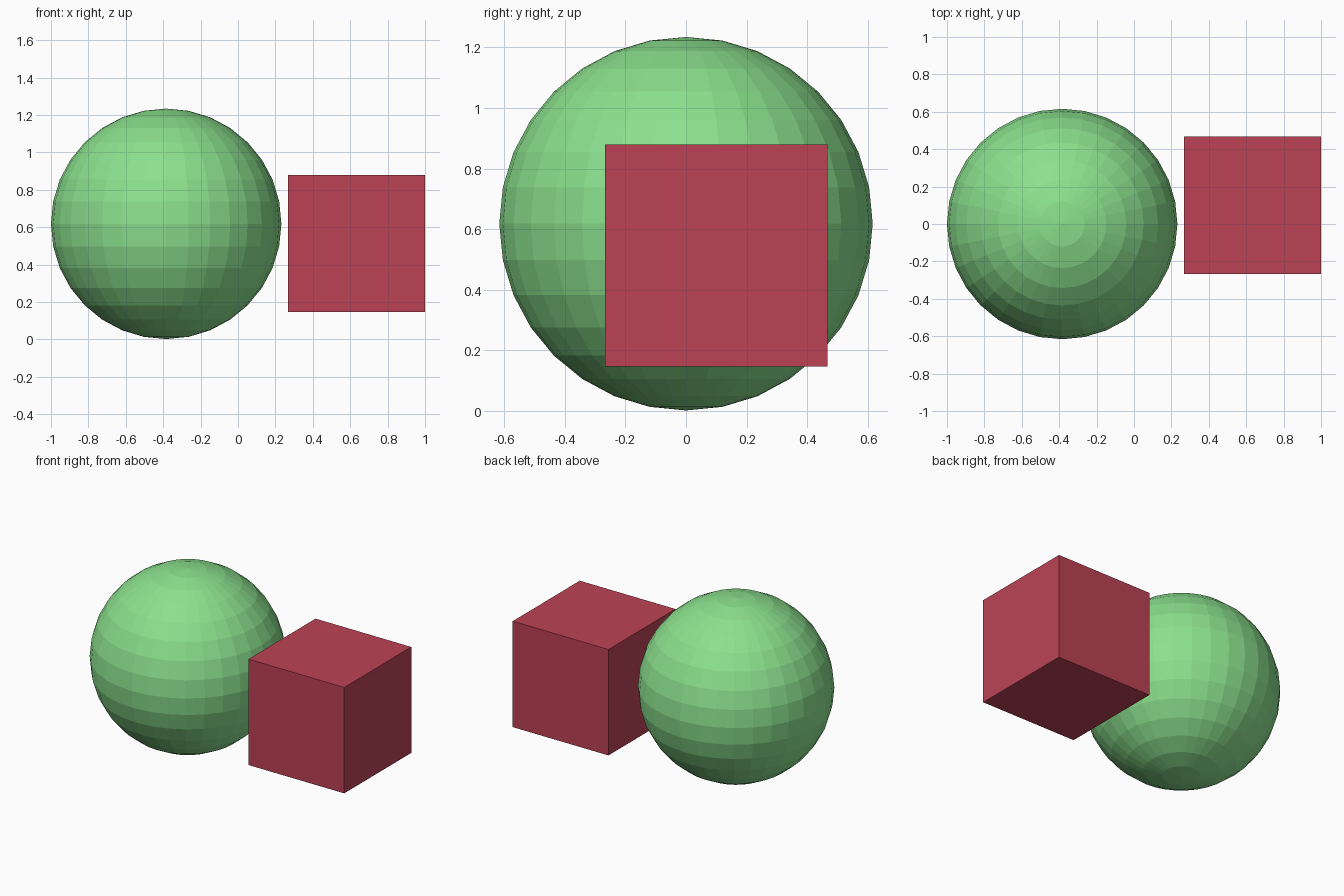
import bpy

if "Cube" in bpy.data.objects:
    bpy.data.objects.remove(bpy.data.objects["Cube"])


def paint(obj, name, color):
    mat = bpy.data.materials.new(name)
    mat.diffuse_color = (*color, 1.0)
    mat.use_nodes = True
    mat.node_tree.nodes["Principled BSDF"].inputs["Base Color"].default_value = mat.diffuse_color
    obj.data.materials.append(mat)


# Faceted green ball resting on the ground
bpy.ops.mesh.primitive_uv_sphere_add(
    segments=32, ring_count=16, radius=0.616, location=(-0.384, 0, 0.618))
ball = bpy.context.object
ball.name = "ball"
paint(ball, "green", (0.26, 0.75, 0.27))

# Red cube floating to the right of the ball
bpy.ops.mesh.primitive_cube_add(size=0.733, location=(0.6335, 0.1, 0.513))
cube = bpy.context.object
cube.name = "cube"
paint(cube, "red", (0.5, 0.055, 0.09))
